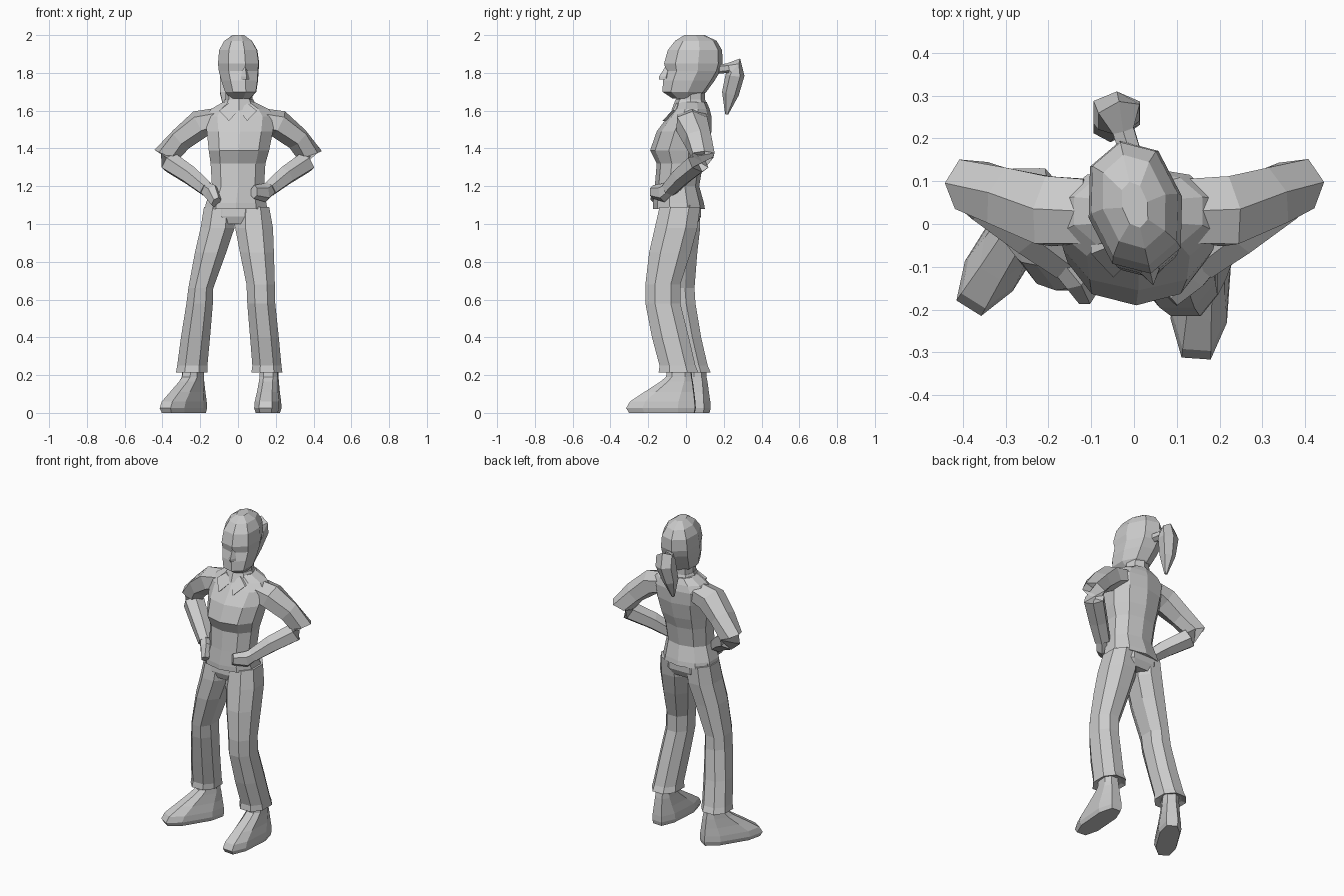
import bpy, bmesh
from math import sin, cos, pi, radians
from mathutils import Vector, Matrix


def skin(name, rings, cap=True):
    """Join equal-sized vertex rings into a flat-shaded closed part."""
    bm = bmesh.new()
    rows = [[bm.verts.new(p) for p in ring] for ring in rings]
    n = len(rows[0])
    for a, b in zip(rows, rows[1:]):
        for i in range(n):
            j = (i + 1) % n
            bm.faces.new((a[i], a[j], b[j], b[i]))
    if cap:
        bm.faces.new(rows[0])
        bm.faces.new(rows[-1])
    bmesh.ops.recalc_face_normals(bm, faces=bm.faces)
    mesh = bpy.data.meshes.new(name)
    bm.to_mesh(mesh)
    bm.free()
    ob = bpy.data.objects.new(name, mesh)
    bpy.context.collection.objects.link(ob)
    return ob


def unit_ring(n, half, power):
    pts = []
    for i in range(n):
        a = 2 * pi * (i + (0.5 if half else 0)) / n
        pts.append([abs(f) ** power * (1 if f > 0 else -1) for f in (cos(a), sin(a))])
    mx = max(p[0] for p in pts)
    my = max(p[1] for p in pts)
    return [(x / mx, y / my) for x, y in pts]


def stack(name, rows, n=8, half=False, power=0.9, origin=(0, 0), turn=0):
    """Level rings: (z, centre x, half width, front y, back y)."""
    m = Matrix.Translation((*origin, 0)) @ Matrix.Rotation(radians(turn), 4, 'Z')
    base = unit_ring(n, half, power)
    return skin(name, [[m @ Vector((cx + rx * u, (f + b) / 2 + (b - f) / 2 * v, z))
                        for u, v in base] for z, cx, rx, f, b in rows])


def tube(name, rows, n=6, ref=(0, 0, 1), half=True):
    """Rings across a path: (x, y, z, side radius, up radius)."""
    pts = [Vector(r[:3]) for r in rows]
    base = unit_ring(n, half, 0.9)
    rings = []
    for i, (p, r) in enumerate(zip(pts, rows)):
        t = (pts[min(i + 1, len(pts) - 1)] - pts[max(i - 1, 0)]).normalized()
        u = t.cross(Vector(ref)).normalized()
        v = u.cross(t)
        rings.append([p + u * r[3] * a + v * r[4] * b for a, b in base])
    return skin(name, rings)


# Jacket body
stack("jacket", [
    (1.08, -0.01, .165, -.175, .10), (1.11, -0.01, .160, -.175, .095),
    (1.20, 0, .138, -.165, .07), (1.32, 0, .145, -.155, .09),
    (1.39, .005, .160, -.19, .115), (1.49, .01, .175, -.155, .135),
    (1.57, .01, .185, -.095, .135), (1.61, .01, .15, -.065, .125),
    (1.645, .005, .085, -.05, .11)], n=10, half=True)

# Collar: sloped band with two pointed flaps
stack("collar", [(1.60, .005, .105, -.078, .125), (1.66, .005, .075, -.055, .10)])
for s, side in ((-1, "right"), (1, "left")):
    flap = [(.005, -.07, 1.605), (s * .048, -.125, 1.545), (s * .10, -.07, 1.60), (s * .05, -.05, 1.64)]
    skin("collar_flap_" + side, [flap, [(x, y + .025, z) for x, y, z in flap]])

# Arms and hands on hips
for s, side in ((-1, "right"), (1, "left")):
    k = .015 if s > 0 else 0
    tube("sleeve_" + side, [
        (s * .11, .03, 1.555, .075, .06), (s * .20 + k, .03, 1.53, .08, .075),
        (s * .30 + k, .06, 1.45, .068, .065), (s * .38, .09, 1.365, .058, .068),
        (s * .355, .065, 1.325, .056, .058), (s * .25, -.02, 1.255, .05, .052),
        (s * .165, -.085, 1.185, .042, .042)])
    end = (-.085, -.175, 1.17) if s > 0 else (-.115, -.165, 1.115)
    tube("hand_" + side, [
        (s * .18, -.075, 1.195, .03, .035), (s * .14, -.12, 1.165, .032, .05),
        (s * -end[0], end[1], end[2], .022, .036)])

# Trousers
stack("trouser_seat", [(1.00, -.01, .12, -.13, .06), (1.04, -.01, .165, -.145, .08),
                       (1.10, -.01, .155, -.14, .08)], half=True)
stack("trouser_leg_right", [
    (1.09, -.095, .085, -.135, .075), (.98, -.108, .09, -.15, .075),
    (.85, -.145, .083, -.155, .06), (.66, -.197, .066, -.14, .045),
    (.58, -.203, .07, -.13, .05), (.40, -.225, .077, -.09, .08),
    (.25, -.242, .08, -.055, .115), (.215, -.245, .083, -.06, .13),
    (.225, -.245, .06, -.03, .10)], half=True)
stack("trouser_leg_left", [
    (1.09, .08, .085, -.14, .075), (.98, .085, .10, -.165, .06),
    (.85, .10, .09, -.195, .025), (.68, .12, .075, -.215, -.03),
    (.58, .123, .074, -.215, -.03), (.40, .14, .076, -.18, .015),
    (.25, .153, .077, -.14, .05), (.215, .153, .082, -.145, .065),
    (.225, .153, .06, -.11, .04)], half=True)

# Shoes with ankles
for side, origin, turn in (("right", (-.235, .045), -32), ("left", (.165, -.03), -4)):
    stack("shoe_" + side, [
        (0, 0, .058, -.27, .075), (.025, 0, .066, -.285, .08), (.06, 0, .064, -.265, .078),
        (.11, 0, .056, -.19, .072), (.165, 0, .05, -.105, .065),
        (.19, 0, .048, -.075, .06), (.27, 0, .045, -.06, .055)],
        half=True, power=.75, origin=origin, turn=turn)

# Neck and head, face turned a little to one side
stack("neck", [(1.60, .005, .075, -.05, .10), (1.73, .005, .07, -.05, .10)])
face = dict(origin=(.003, .04), turn=13)
stack("head", [
    (1.665, 0, .055, -.115, .03), (1.70, 0, .085, -.17, .07),
    (1.76, 0, .10, -.165, .115), (1.81, 0, .108, -.15, .145),
    (1.85, 0, .112, -.16, .158), (1.92, 0, .104, -.14, .155),
    (1.97, 0, .075, -.10, .125), (2.0, 0, .03, -.05, .06)], **face)
stack("nose", [(1.765, 0, .024, -.187, -.12), (1.78, 0, .022, -.188, -.12),
               (1.83, 0, .01, -.155, -.12)], n=4, power=1, **face)

# Ponytail
tube("ponytail", [
    (-.01, .17, 1.82, .025, .025), (-.025, .22, 1.825, .025, .025),
    (-.035, .25, 1.835, .055, .05), (-.04, .26, 1.79, .05, .055),
    (-.055, .235, 1.69, .045, .04), (-.06, .215, 1.58, .008, .008)],
    ref=(1, 0, 0), half=False)
